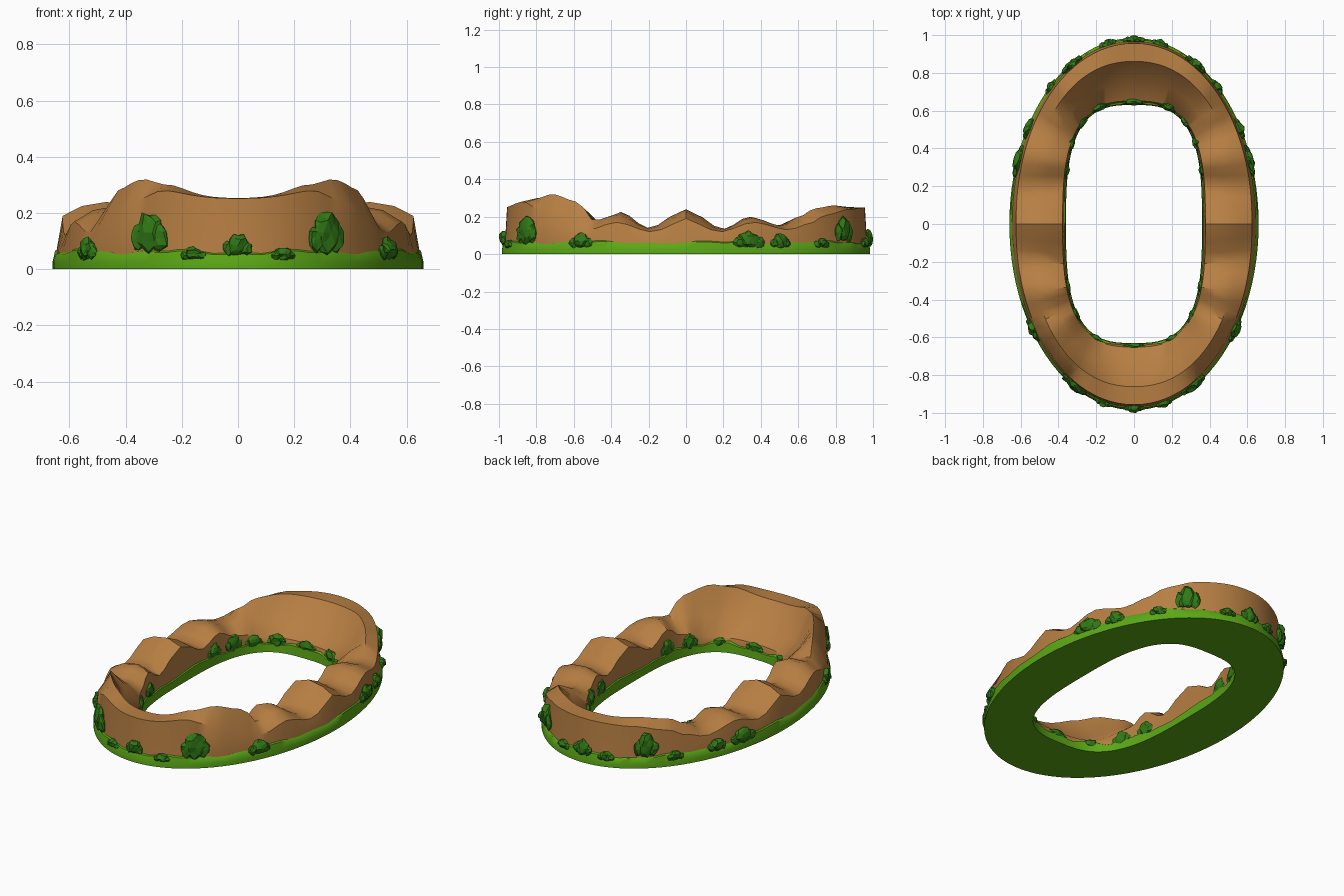
import bpy, bmesh, math, random
from mathutils import Vector, Matrix

if "Cube" in bpy.data.objects:
    bpy.data.objects.remove(bpy.data.objects["Cube"])
random.seed(4)

def material(name, rgb):
    m = bpy.data.materials.new(name)
    m.diffuse_color = (*rgb, 1)
    m.use_nodes = True
    m.node_tree.nodes["Principled BSDF"].inputs["Base Color"].default_value = m.diffuse_color
    return m

DIRT = material("dirt brown", (0.47, 0.21, 0.055))
GRASS = material("grass green", (0.105, 0.39, 0.008))
BUSH = material("bush green", (0.03, 0.19, 0.008))

def plan(t, u):
    """Point on the ring: t = angle, u = 0 inner edge .. 1 outer edge."""
    c, s = math.cos(t), math.sin(t)
    k = 2 / 3
    inner = Vector((math.copysign(abs(c) ** k * 0.36, c), math.copysign(abs(s) ** k * 0.63, s)))
    return inner.lerp(Vector((0.66 * c, 0.985 * s)), u)

# Track heights along y: (y, outer rim, crest, middle, inner edge)
KEYS = [(-.765, .25, .25, .13, .08), (-.70, .28, .30, .14, .08), (-.64, .24, .32, .16, .09),
        (-.53, .15, .28, .19, .12), (-.46, .13, .18, .17, .13), (-.35, .17, .21, .225, .19),
        (-.20, .12, .135, .14, .12), (0, .19, .225, .24, .21), (.20, .12, .13, .135, .12),
        (.34, .17, .195, .20, .17), (.48, .13, .15, .15, .12), (.55, .16, .20, .17, .11),
        (.62, .21, .245, .15, .09), (.70, .24, .26, .14, .08), (.765, .25, .25, .13, .08)]

def heights(y):
    y = max(KEYS[0][0], min(KEYS[-1][0], y))
    for a, b in zip(KEYS, KEYS[1:]):
        if y <= b[0]:
            f = (y - a[0]) / (b[0] - a[0])
            f = f * f * (3 - 2 * f)
            return [p + (q - p) * f for p, q in zip(a[1:], b[1:])]

def track_section(t):
    o, c, m, i = heights(plan(t, 0.35).y)
    rim = 0.88 + 0.04 * abs(math.sin(t))
    return [(.96, .03), (.95, .07), (rim, o), (.65, c), (.35, m), (.06, i), (.03, .05), (.03, .03)]

def grass_section(t):
    w = 0.006 * math.sin(9 * t) + 0.004 * math.sin(23 * t)
    return [(1, 0), (1, .025), (.975, .058 + w), (.92, .07 + w), (.5, .05),
            (.06, .06 + w), (.01, .05 + w), (0, 0)]

def finish(bm, name, mat, angle=None):
    bmesh.ops.recalc_face_normals(bm, faces=bm.faces[:])
    me = bpy.data.meshes.new(name)
    bm.to_mesh(me)
    bm.free()
    me.materials.append(mat)
    ob = bpy.data.objects.new(name, me)
    bpy.context.collection.objects.link(ob)
    if angle:
        bpy.ops.object.select_all(action='DESELECT')
        ob.select_set(True)
        bpy.context.view_layer.objects.active = ob
        bpy.ops.object.shade_smooth_by_angle(angle=math.radians(angle))
    return ob

def ring(name, section, mat, n=96):
    """Loft a closed section around the ring."""
    bm = bmesh.new()
    loops = []
    for j in range(n):
        t = 2 * math.pi * j / n
        loops.append([bm.verts.new((*plan(t, u), z)) for u, z in section(t)])
    for j in range(n):
        a, b = loops[j], loops[(j + 1) % n]
        for k in range(len(a)):
            l = (k + 1) % len(a)
            bm.faces.new((a[k], a[l], b[l], b[k]))
    return finish(bm, name, mat, 40)

ring("grass_base", grass_section, GRASS)
ring("dirt_track", track_section, DIRT)

def bush(name, deg, u, z, length, height, depth=0.03):
    """Jagged clump of leaves lying along the ring edge, mirrored in x."""
    t = math.radians(deg)
    p = plan(t, u)
    d = plan(t + .02, u) - plan(t - .02, u)
    blobs = [(0, 0, 1)] + [(sx * .55, -.25, .65) for sx in (-1, 1)]
    for side in ((1,) if abs(deg) == 90 else (1, -1)):
        bm = bmesh.new()
        for bx, bz, s in blobs:
            vs = bmesh.ops.create_icosphere(bm, subdivisions=2, radius=1)["verts"]
            for v in vs:
                v.co *= random.uniform(.72, 1.08)
                v.co = Vector(((v.co.x * s * .7 + bx) * length, v.co.y * s * depth,
                               (v.co.z * s + bz) * height))
        bm.transform(Matrix.Translation((p.x, p.y, z)) @ Matrix.Rotation(math.atan2(d.y, d.x), 4, 'Z'))
        for v in bm.verts:
            v.co.x *= side
            v.co.z = max(v.co.z, .02)
            v.co.y = max(-1, min(1, v.co.y))
        finish(bm, name, BUSH)

# Bushes on the outside: angle, height of centre, half length, half height
for deg, z, l, h in [(-90, .085, .055, .045), (-61, .13, .085, .08), (-35, .07, .07, .045),
                     (20, .075, .09, .05), (31, .07, .06, .04), (60, .135, .07, .08),
                     (48, .06, .05, .03), (90, .085, .06, .05), (78, .06, .05, .03), (-76, .055, .05, .025)]:
    bush("outer_bush", deg, .965, z, l, h)

# Bushes around the hole
for deg, z, l, h in [(-90, .06, .07, .03), (-66, .055, .06, .03), (-40, .075, .06, .05),
                     (-22, .085, .06, .05), (18, .08, .06, .05), (33, .08, .06, .055),
                     (50, .065, .06, .04), (70, .065, .07, .04), (90, .065, .07, .04)]:
    bush("inner_bush", deg, .05, z, l, h, .022)
